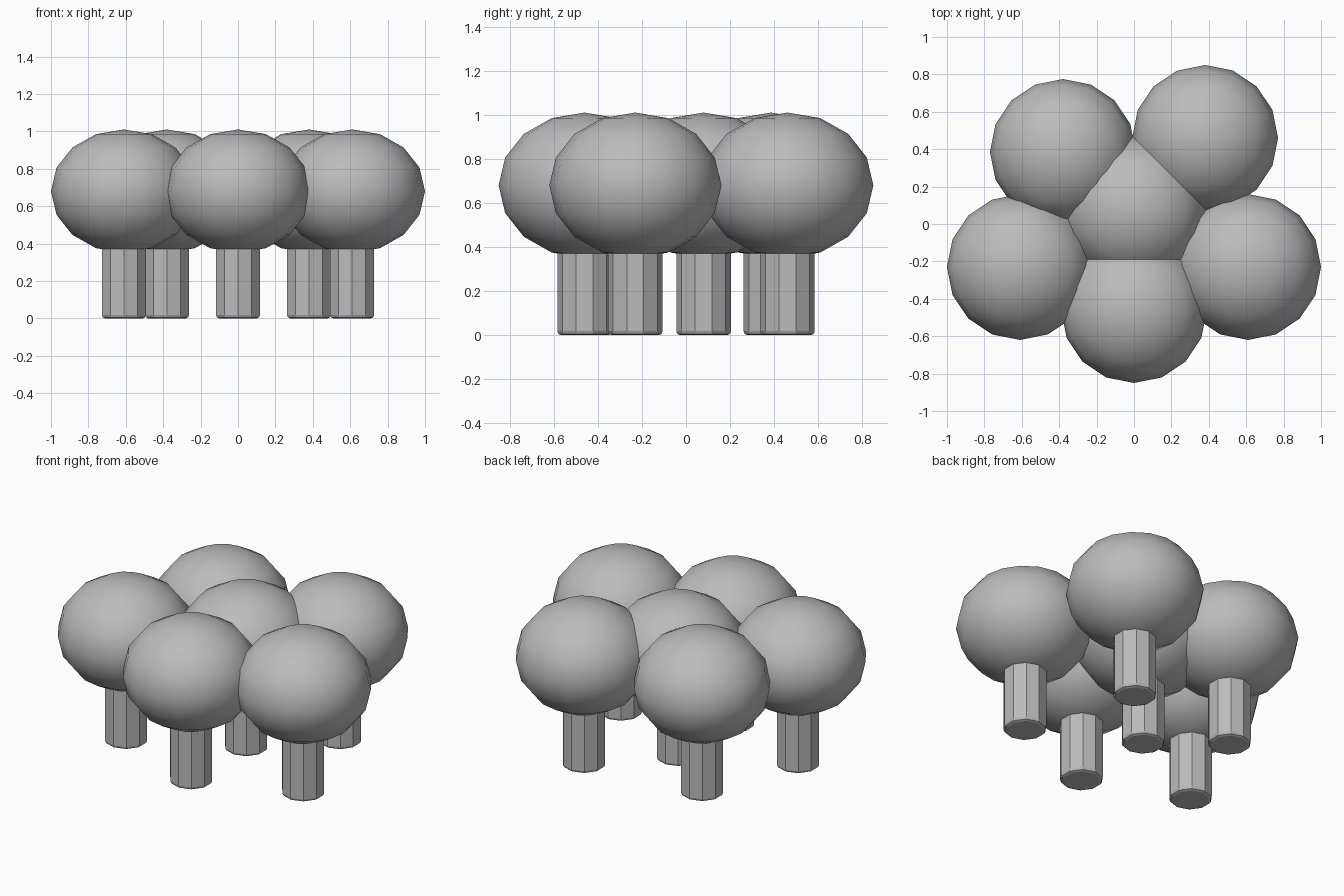
import bpy
import bmesh
from mathutils import Matrix

cube = bpy.data.objects.get("Cube")
if cube:
    bpy.data.objects.remove(cube, do_unlink=True)

# One plain grey for the whole grove
grey = bpy.data.materials.new("plain grey")
grey.use_nodes = True
colour = (0.5, 0.5, 0.5, 1)
grey.diffuse_color = colour
grey.node_tree.nodes["Principled BSDF"].inputs["Base Color"].default_value = colour

CROWN_RADIUS, CROWN_HALF_HEIGHT, CROWN_Z = 0.39, 0.33, 0.68
TRUNK_RADIUS, TRUNK_HEIGHT, TRUNK_BEVEL = 0.124, 0.4, 0.018


def add_object(name, bm, location, smooth):
    mesh = bpy.data.meshes.new(name)
    for face in bm.faces:
        face.smooth = smooth
    bm.to_mesh(mesh)
    bm.free()
    mesh.materials.append(grey)
    obj = bpy.data.objects.new(name, mesh)
    obj.location = location
    bpy.context.collection.objects.link(obj)


def add_crown(name, x, y):
    bm = bmesh.new()
    bmesh.ops.create_uvsphere(bm, u_segments=16, v_segments=8, radius=1)
    bmesh.ops.scale(bm, vec=(CROWN_RADIUS, CROWN_RADIUS, CROWN_HALF_HEIGHT), verts=bm.verts)
    add_object(name, bm, (x, y, CROWN_Z), True)


def add_trunk(name, x, y):
    # Ten-sided post with a softened foot
    bm = bmesh.new()
    bmesh.ops.create_cone(bm, cap_ends=True, segments=10, radius1=TRUNK_RADIUS,
                          radius2=TRUNK_RADIUS, depth=TRUNK_HEIGHT,
                          matrix=Matrix.Translation((0, 0, TRUNK_HEIGHT / 2)))
    foot = [e for e in bm.edges if all(v.co.z < 0.01 for v in e.verts)]
    bmesh.ops.bevel(bm, geom=foot, offset=TRUNK_BEVEL, segments=2, profile=0.5,
                    affect='EDGES')
    add_object(name, bm, (x, y, 0), False)


# Six identical trees: one in the middle, five around it
trees = {
    "front": (0, -0.46),
    "middle": (0, 0.08),
    "left": (0.61, -0.23),
    "right": (-0.61, -0.23),
    "back_left": (0.38, 0.46),
    "back_right": (-0.38, 0.385),
}
for place, (x, y) in trees.items():
    add_crown(place + "_crown", x, y)
    add_trunk(place + "_trunk", x, y)
